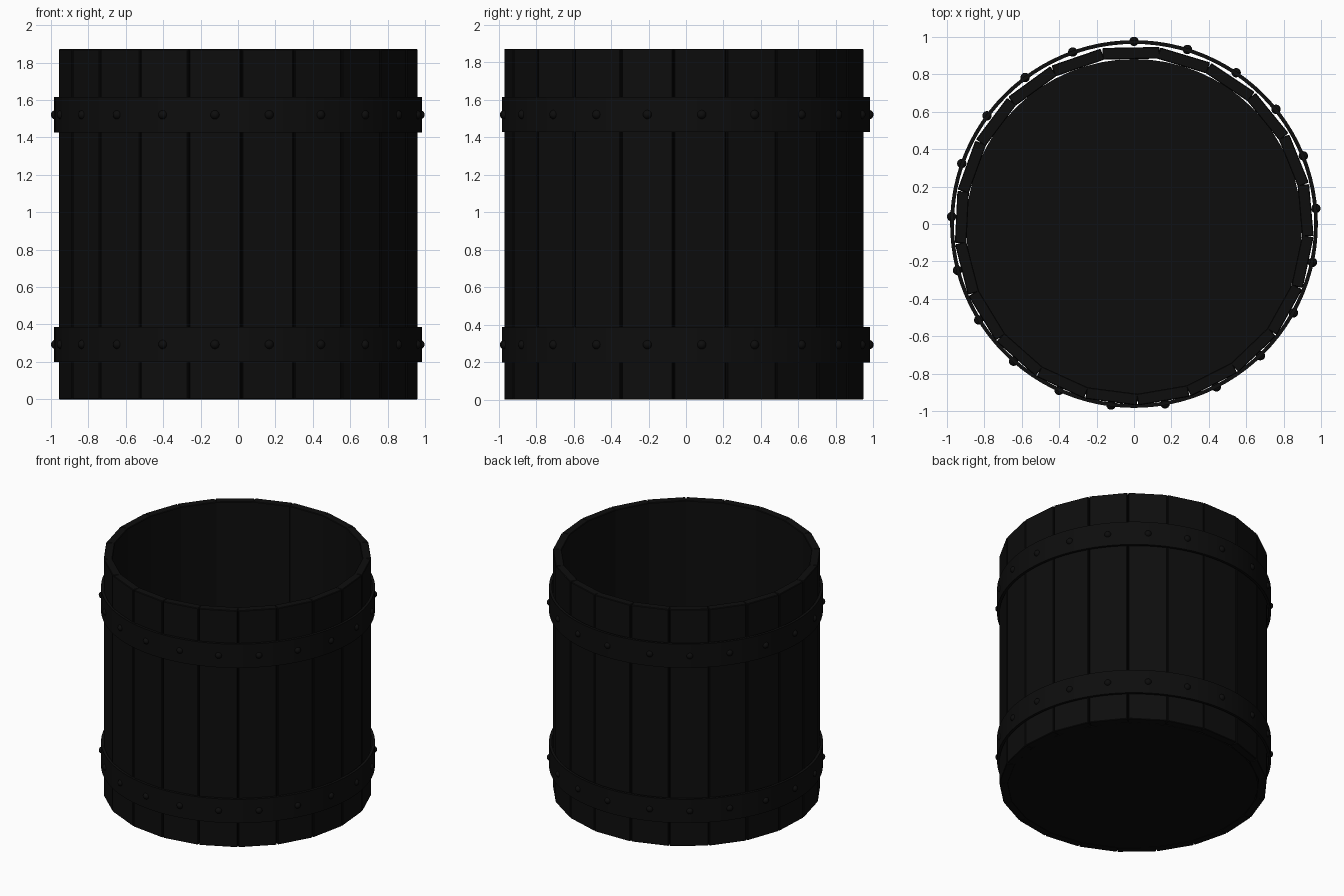
import bpy, bmesh
from math import radians, cos, sin, pi
from mathutils import Matrix, Vector

if "Cube" in bpy.data.objects:
    bpy.data.objects.remove(bpy.data.objects["Cube"])


def material(name, v):
    m = bpy.data.materials.new(name)
    m.diffuse_color = (v, v, v, 1)
    m.use_nodes = True
    m.node_tree.nodes["Principled BSDF"].inputs["Base Color"].default_value = m.diffuse_color
    return m


WOOD = material("dark_wood", 0.004)
IRON = material("dark_iron", 0.004)


def finish(name, bm, mat, smooth=False):
    bmesh.ops.recalc_face_normals(bm, faces=bm.faces)
    me = bpy.data.meshes.new(name)
    bm.to_mesh(me)
    bm.free()
    me.materials.append(mat)
    ob = bpy.data.objects.new(name, me)
    bpy.context.collection.objects.link(ob)
    if smooth:
        bpy.ops.object.select_all(action='DESELECT')
        ob.select_set(True)
        bpy.context.view_layer.objects.active = ob
        bpy.ops.object.shade_smooth_by_angle(angle=radians(35))
    return ob


H, STEP, COUNT, CY = 1.872, 17.07, 21, -0.008
OUTER, THICK = 0.952, 0.062


# Staves: flat planks around a circle, the back one slightly wider
def stave(i):
    angle = 91.0 if i == 0 else 73.3 - STEP * (i - 1)
    width = 0.305 if i == 0 else 0.277
    bm = bmesh.new()
    bmesh.ops.create_cube(bm, size=1)
    bmesh.ops.scale(bm, vec=(THICK, width, H), verts=bm.verts)
    bmesh.ops.bevel(bm, geom=bm.edges[:], offset=0.004, segments=1, affect='EDGES')
    place = (Matrix.Translation((0, CY, H / 2)) @ Matrix.Rotation(radians(angle), 4, 'Z')
             @ Matrix.Translation((OUTER - THICK / 2, 0, 0)))
    bmesh.ops.transform(bm, matrix=place, verts=bm.verts)
    finish(f"stave_{i + 1}", bm, WOOD)


for i in range(COUNT):
    stave(i)

# Floor disc closing the bottom
bm = bmesh.new()
bmesh.ops.create_cone(bm, cap_ends=True, segments=64, radius1=0.897, radius2=0.897, depth=0.06,
                      matrix=Matrix.Translation((0, -0.015, 0.032)))
finish("floor", bm, WOOD, True)


# Hoop: rectangular section swept round the barrel
def hoop(name, z, r0=0.963, r1=0.983, h=0.188, n=96):
    bm = bmesh.new()
    section = [(r0, z - h / 2), (r1, z - h / 2), (r1, z + h / 2), (r0, z + h / 2)]
    rings = [[bm.verts.new((r * cos(2 * pi * k / n), r * sin(2 * pi * k / n), zz))
              for r, zz in section] for k in range(n)]
    for k in range(n):
        a, b = rings[k], rings[(k + 1) % n]
        for j in range(4):
            q = (j + 1) % 4
            bm.faces.new((a[j], b[j], b[q], a[q]))
    finish(name, bm, IRON, True)


# Rivets: small domes along each hoop
def rivets(name, z):
    bm = bmesh.new()
    for i in range(COUNT):
        m = (Matrix.Rotation(radians(90 - 17.02 * i), 4, 'Z')
             @ Matrix.Translation((0.976, 0, z)) @ Matrix.Rotation(pi / 2, 4, 'Y'))
        bmesh.ops.create_uvsphere(bm, u_segments=16, v_segments=10, radius=0.025, matrix=m)
    finish(name, bm, IRON, True)


for label, z in (("lower", 0.293), ("upper", 1.521)):
    hoop(f"{label}_hoop", z)
    rivets(f"{label}_rivets", z)
